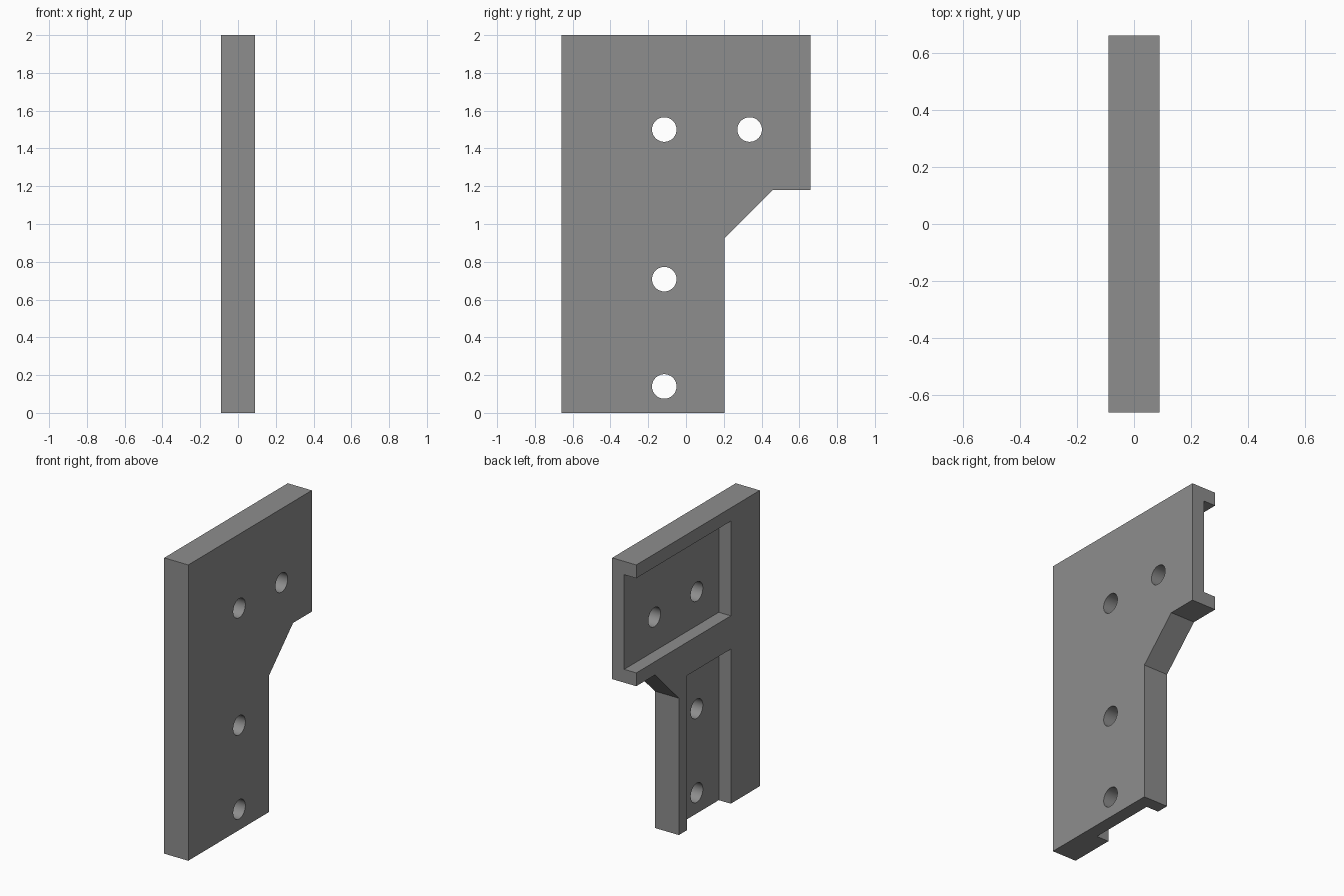
import bpy, bmesh, math
from mathutils import Matrix

if "Cube" in bpy.data.objects:
    bpy.data.objects.remove(bpy.data.objects["Cube"])

T = 0.09       # half thickness of the plate
FLOOR = 0.0    # x of the pocket floors

grey = bpy.data.materials.new("grey")
grey.diffuse_color = (0.27, 0.27, 0.27, 1)
grey.use_nodes = True
grey.node_tree.nodes["Principled BSDF"].inputs["Base Color"].default_value = grey.diffuse_color


def prism(name, outline, x0, x1):
    """Extrude a (y, z) outline from x0 to x1."""
    bm = bmesh.new()
    face = bm.faces.new([bm.verts.new((x0, y, z)) for y, z in outline])
    ext = bmesh.ops.extrude_face_region(bm, geom=[face])
    verts = [v for v in ext["geom"] if isinstance(v, bmesh.types.BMVert)]
    bmesh.ops.translate(bm, verts=verts, vec=(x1 - x0, 0, 0))
    bmesh.ops.recalc_face_normals(bm, faces=bm.faces)
    mesh = bpy.data.meshes.new(name)
    bm.to_mesh(mesh)
    bm.free()
    mesh.materials.append(grey)
    obj = bpy.data.objects.new(name, mesh)
    bpy.context.collection.objects.link(obj)
    return obj


def rect(y0, y1, z0, z1):
    return [(y0, z0), (y1, z0), (y1, z1), (y0, z1)]


def circle(y, z, r, n=40):
    return [(y + r * math.cos(2 * math.pi * i / n),
             z + r * math.sin(2 * math.pi * i / n)) for i in range(n)]


# Plate with a chamfered step
plate = prism("bracket_plate", [(-0.66, 0), (0.205, 0), (0.205, 0.925), (0.46, 1.18),
                                (0.66, 1.18), (0.66, 2), (-0.66, 2)], -T, T)

# Upper pocket opens at the back edge, lower pocket opens at the bottom
cutters = [prism("upper_pocket", rect(-0.35, 0.8, 1.27, 1.91), -0.2, FLOOR),
           prism("lower_pocket", rect(-0.35, 0.12, -0.1, 1.045), -0.2, FLOOR)]

# Screw holes
for y, z in [(-0.115, 1.5), (0.337, 1.5), (-0.115, 0.708), (-0.115, 0.14)]:
    cutters.append(prism("screw_hole", circle(y, z, 0.065), -0.3, 0.3))

# Cut everything out, then drop the cutters
for c in cutters:
    mod = plate.modifiers.new(c.name, 'BOOLEAN')
    mod.operation, mod.solver, mod.object = 'DIFFERENCE', 'EXACT', c
bpy.context.view_layer.objects.active = plate
plate.select_set(True)
for mod in list(plate.modifiers):
    bpy.ops.object.modifier_apply(modifier=mod.name)
for c in cutters:
    bpy.data.objects.remove(c)
bpy.ops.object.shade_smooth_by_angle(angle=math.radians(30))
